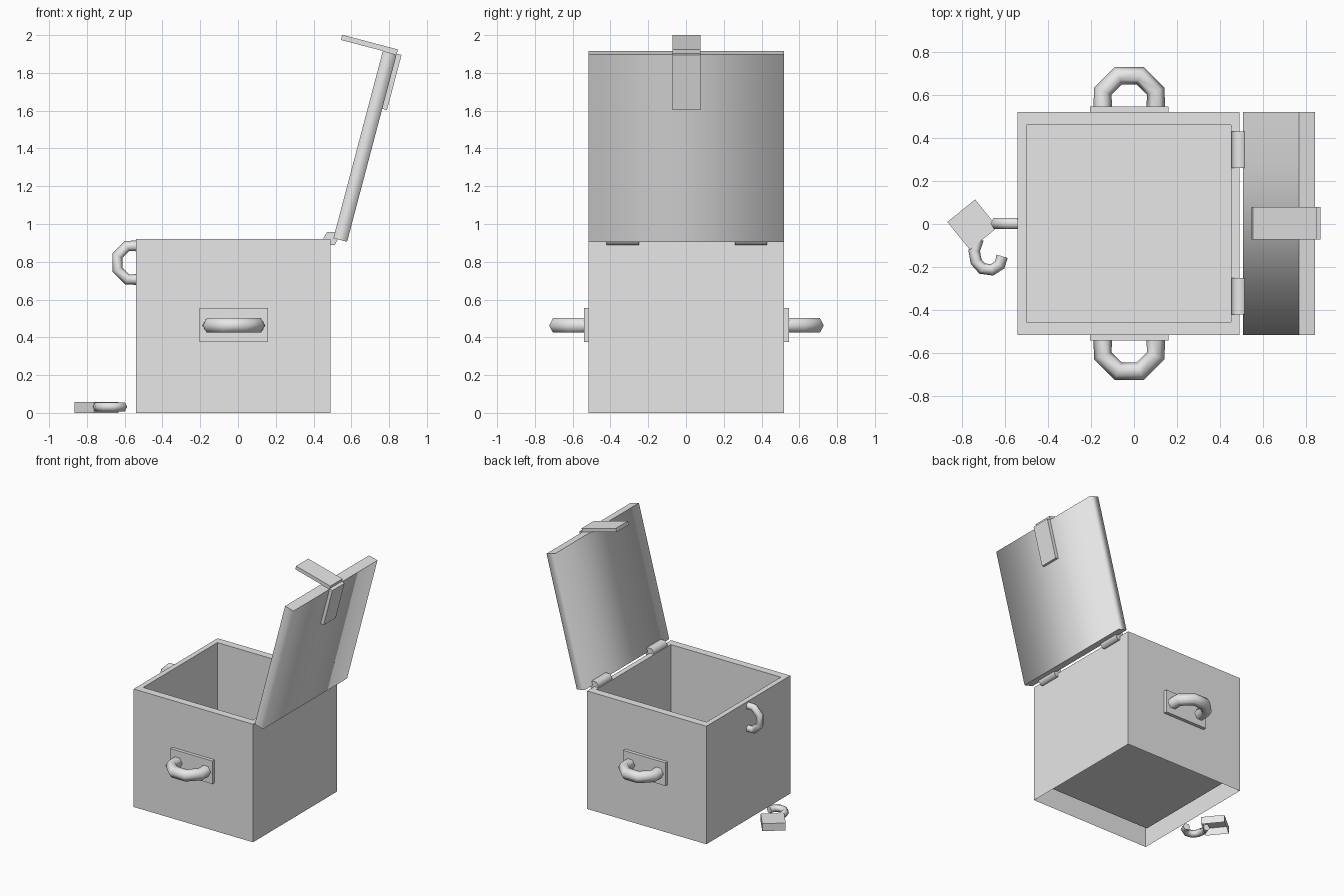
import bpy, bmesh, math
from mathutils import Matrix, Vector

if "Cube" in bpy.data.objects:
    bpy.data.objects.remove(bpy.data.objects["Cube"])

GREY = (0.8, 0.8, 0.8, 1)
grey = bpy.data.materials.new("light grey")
grey.use_nodes = True
grey.diffuse_color = GREY
grey.node_tree.nodes["Principled BSDF"].inputs["Base Color"].default_value = GREY


def finish(name, bm, matrix=Matrix()):
    mesh = bpy.data.meshes.new(name)
    bm.to_mesh(mesh)
    bm.free()
    mesh.materials.append(grey)
    obj = bpy.data.objects.new(name, mesh)
    obj.matrix_world = matrix
    bpy.context.collection.objects.link(obj)
    return obj


def box_bm(lo, hi):
    """Block between two opposite corners."""
    lo, hi = Vector(lo), Vector(hi)
    bm = bmesh.new()
    bmesh.ops.create_cube(bm, size=1)
    for v in bm.verts:
        v.co = (lo + hi) / 2 + v.co * (hi - lo)
    bm.normal_update()
    return bm


def face_towards(bm, z):
    return next(f for f in bm.faces if f.normal.z * z > 0.9)


def tube(name, path, axis, radius, sides=6):
    """Six-sided bar swept along a path lying in the plane across the axis."""
    path = [Vector(p) for p in path]
    axis = Vector(axis)
    bm = bmesh.new()
    rings = []
    for i, p in enumerate(path):
        tangent = path[min(i + 1, len(path) - 1)] - path[max(i - 1, 0)]
        side = tangent.cross(axis).normalized()
        angles = [math.tau * k / sides for k in range(sides)]
        rings.append([bm.verts.new(p + radius * (side * math.cos(a) + axis * math.sin(a)))
                      for a in angles])
    for a, b in zip(rings, rings[1:]):
        for k in range(sides):
            j = (k + 1) % sides
            bm.faces.new((a[k], a[j], b[j], b[k])).smooth = True
    for end in (rings[0], rings[-1]):
        bm.faces.new(end)
    bmesh.ops.recalc_face_normals(bm, faces=bm.faces)
    return finish(name, bm)


def half_ring(name, centre, out, across, radius, bar):
    """Half of an eight-sided ring standing out from a wall."""
    centre, out, across = Vector(centre), Vector(out), Vector(across)
    angles = [math.radians(-22.5 + 45 * k) for k in range(6)]
    path = [centre + radius * (across * math.cos(a) + out * math.sin(a)) for a in angles]
    return tube(name, path, out.cross(across), bar)


# Chest body: open underneath, with a sunken inside
bm = box_bm((-0.54, -0.515, 0), (0.49, 0.52, 0.92))
bmesh.ops.delete(bm, geom=[face_towards(bm, -1)], context='FACES')
top = face_towards(bm, 1)
middle = top.calc_center_median()
top = bmesh.ops.extrude_discrete_faces(bm, faces=[top])["faces"][0]
for v in top.verts:
    v.co.x = middle.x + (v.co.x - middle.x) * 0.922
    v.co.y = middle.y + (v.co.y - middle.y) * 0.884
floor = bmesh.ops.extrude_discrete_faces(bm, faces=[top])["faces"][0]
for v in floor.verts:
    v.co.z = 0.11
finish("chest_body", bm)

# Open lid: soft shading around its long edges, crisp at both ends
tilt = Matrix.Translation((0.505, 0, 0.925)) @ Matrix.Rotation(math.radians(14.8), 4, 'Y')
bm = box_bm((0, -0.515, 0), (0.075, 0.52, 1.025))
for f in bm.faces:
    f.smooth = True
for z in (-1, 1):
    for e in face_towards(bm, z).edges:
        e.smooth = False
finish("lid", bm, tilt)

# Latch folded over the lid's free edge
finish("latch_arm", box_bm((-0.23, -0.072, 1.025), (0.075, 0.078, 1.053)), tilt)
finish("latch_strip", box_bm((0.075, -0.072, 0.728), (0.101, 0.078, 1.03)), tilt)

# Hinge barrels
for name, y in (("hinge_back", 0.345), ("hinge_front", -0.335)):
    tube(name, [(0.492, y - 0.085, 0.924), (0.492, y + 0.085, 0.924)], (0, 0, 1), 0.04)

# Carrying handles with their mounting plates
for name, wall, s in (("front", -0.515, -1), ("back", 0.52, 1)):
    ys = sorted((wall, wall + s * 0.026))
    finish(name + "_handle_plate", box_bm((-0.205, ys[0], 0.375), (0.16, ys[1], 0.555)))
    half_ring(name + "_handle", (-0.022, wall + s * 0.046, 0.463),
              (0, s, 0), (1, 0, 0), 0.133, 0.044)

# Lock loop on the chest side
half_ring("lock_loop", (-0.55, 0.003, 0.795), (-1, 0, 0), (0, 0, 1), 0.096, 0.029)

# Padlock lying on the ground, hollow underneath
bm = box_bm((-0.083, -0.083, 0), (0.083, 0.083, 0.058))
bmesh.ops.delete(bm, geom=[face_towards(bm, -1)], context='FACES')
finish("padlock_body", bm,
       Matrix.Translation((-0.75, -0.003, 0)) @ Matrix.Rotation(math.radians(39), 4, 'Z'))
hook = [(-0.725, -0.07), (-0.742, -0.125), (-0.733, -0.175), (-0.705, -0.207),
        (-0.66, -0.213), (-0.624, -0.19), (-0.612, -0.15)]
tube("padlock_shackle", [(x, y, 0.032) for x, y in hook], (0, 0, 1), 0.027)
